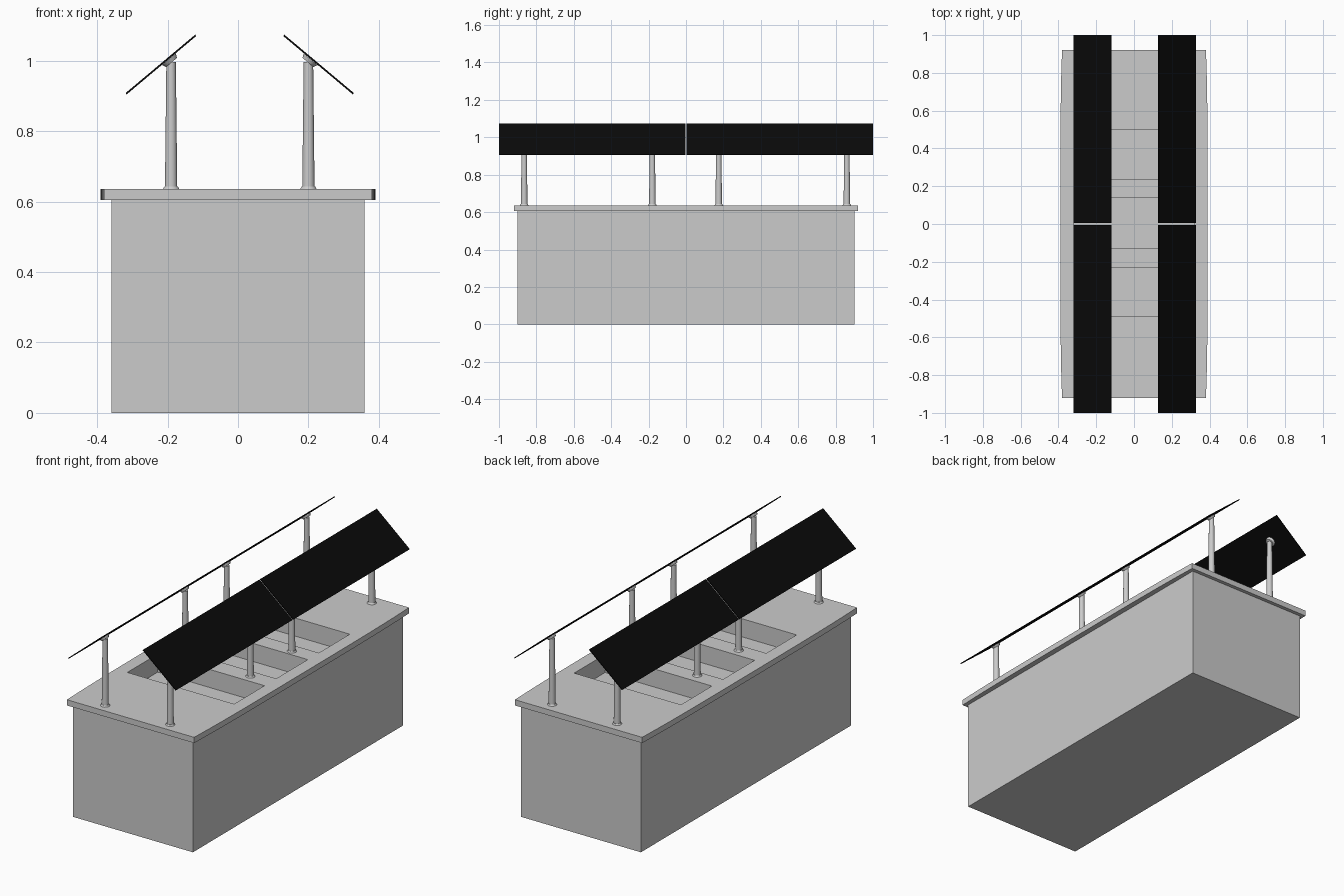
import bpy, bmesh, math
from mathutils import Vector

if "Cube" in bpy.data.objects:
    bpy.data.objects.remove(bpy.data.objects["Cube"])

TILT = math.radians(40)
X_OFF = 0.005           # canopy sits slightly off centre


def box(name, lo, hi):
    lo, hi = Vector(lo), Vector(hi)
    bpy.ops.mesh.primitive_cube_add(size=1, location=(lo + hi) / 2)
    o = bpy.context.object
    o.name = name
    o.scale = hi - lo
    return o


def cone(name, r1, r2, depth, loc, tilt=0.0):
    bpy.ops.mesh.primitive_cone_add(vertices=24, radius1=r1, radius2=r2, depth=depth,
                                    location=loc, rotation=(0, tilt, 0))
    o = bpy.context.object
    o.name = name
    bpy.ops.object.shade_smooth_by_angle()
    return o


# cabinet
body = box("cabinet_body", (-0.36, -0.9, 0), (0.36, 0.9, 0.605))

# counter top with gently bowed long sides
ys = [-0.92 + 1.84 * i / 16 for i in range(17)]
side = [(0.39 - 0.009 * (y / 0.92) ** 4, y) for y in ys]
outline = side + [(-x, -y) for x, y in side]
bm = bmesh.new()
face = bm.faces.new([bm.verts.new((x, y, 0.605)) for x, y in outline])
ext = bmesh.ops.extrude_face_region(bm, geom=[face])
bmesh.ops.translate(bm, vec=(0, 0, 0.031),
                    verts=[v for v in ext["geom"] if isinstance(v, bmesh.types.BMVert)])
bmesh.ops.recalc_face_normals(bm, faces=bm.faces)
mesh = bpy.data.meshes.new("counter_top")
bm.to_mesh(mesh)
bm.free()
top = bpy.data.objects.new("counter_top", mesh)
bpy.context.collection.objects.link(top)

# three recessed wells cut through the top into the cabinet
for i, (y0, y1) in enumerate([(-0.49, -0.23), (-0.13, 0.14), (0.235, 0.50)]):
    cutter = box(f"well_cutter_{i}", (-0.32, y0, 0.538), (0.32, y1, 0.7))
    cutter.hide_render = True
    cutter.hide_viewport = True
    for target in (body, top):
        mod = target.modifiers.new("well", "BOOLEAN")
        mod.operation = "DIFFERENCE"
        mod.solver = "EXACT"
        mod.object = cutter

black = bpy.data.materials.new("panel_black")
black.diffuse_color = (0.003, 0.003, 0.003, 1)
black.use_nodes = True
black.node_tree.nodes["Principled BSDF"].inputs["Base Color"].default_value = black.diffuse_color

for s, label in ((-1, "left"), (1, "right")):
    # two tilted panels per side with a narrow gap
    for y0, y1, end in ((-1, -0.004, "front"), (0.004, 1, "back")):
        p = box(f"{label}_{end}_panel", (-0.129, y0, -0.0025), (0.129, y1, 0.0025))
        p.location = (s * 0.2238 + X_OFF, (y0 + y1) / 2, 0.9895)
        p.rotation_euler = (0, s * TILT, 0)
        p.data.materials.append(black)
    # posts with base flange and tilted mounting head
    for i, y in enumerate((-0.865, -0.18, 0.175, 0.86)):
        px = s * 0.195 + X_OFF
        cone(f"{label}_post_{i}", 0.0175, 0.0135, 0.364, (px, y, 0.815))
        cone(f"{label}_post_flange_{i}", 0.024, 0.019, 0.008, (px, y, 0.639))
        cone(f"{label}_post_head_{i}", 0.020, 0.026, 0.012,
             (s * 0.1975 + X_OFF, y, 1.0), s * TILT)
